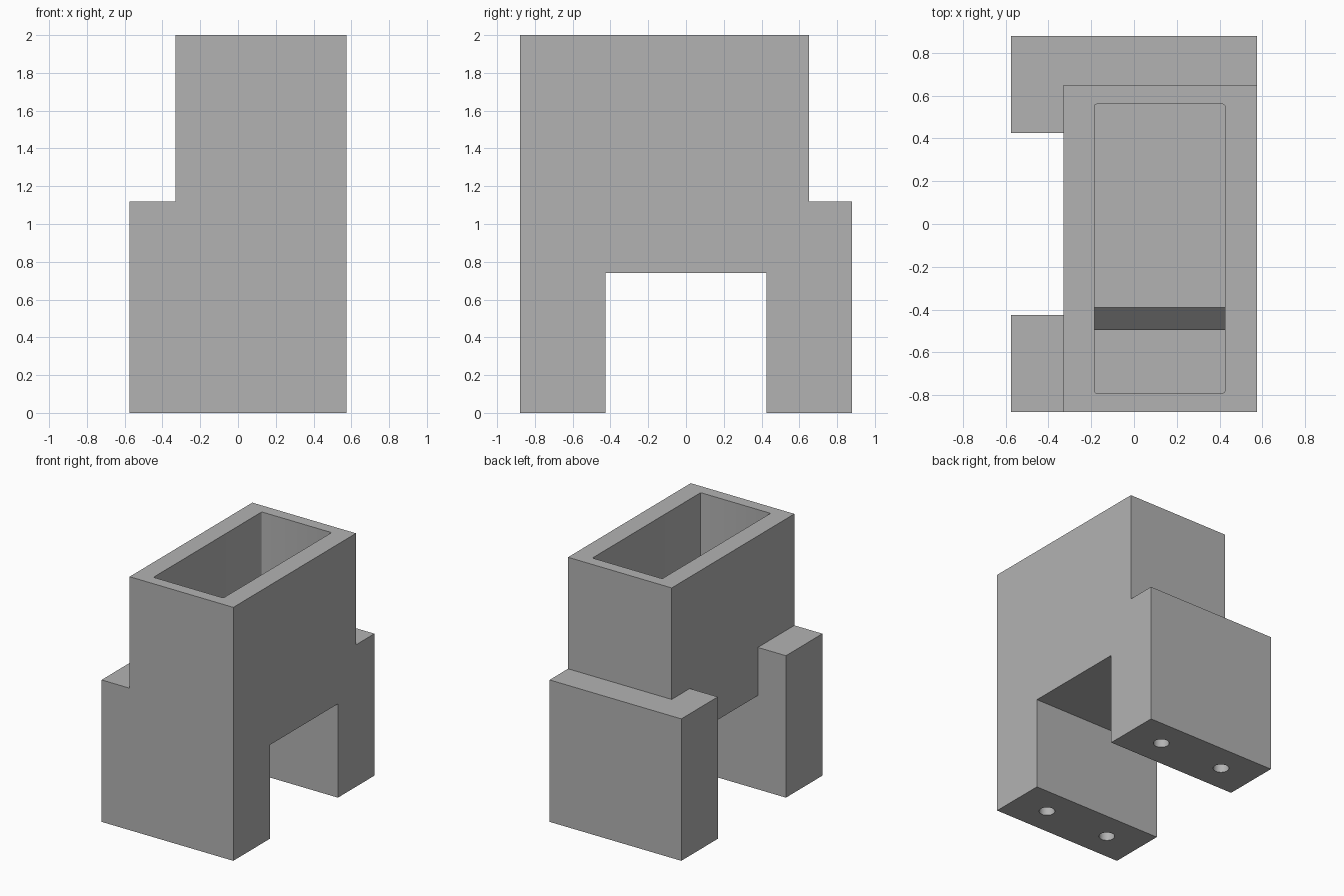
import bpy
import bmesh
from mathutils import Matrix

default = bpy.data.objects.get("Cube")
if default:
    bpy.data.objects.remove(default, do_unlink=True)

grey = bpy.data.materials.new("plain grey")
grey.use_nodes = True
colour = (0.45, 0.45, 0.45, 1)
grey.diffuse_color = colour
grey.node_tree.nodes["Principled BSDF"].inputs["Base Color"].default_value = colour


def make_object(name, bm):
    bmesh.ops.recalc_face_normals(bm, faces=bm.faces)
    mesh = bpy.data.meshes.new(name)
    bm.to_mesh(mesh)
    bm.free()
    mesh.materials.append(grey)
    obj = bpy.data.objects.new(name, mesh)
    bpy.context.collection.objects.link(obj)
    return obj


def prism(name, profile, x0, x1, corner=0):
    """Extrude a (y, z) profile along x, optionally rounding its end walls."""
    bm = bmesh.new()
    face = bm.faces.new([bm.verts.new((x0, y, z)) for y, z in profile])
    result = bmesh.ops.extrude_face_region(bm, geom=[face])
    moved = [v for v in result["geom"] if isinstance(v, bmesh.types.BMVert)]
    bmesh.ops.translate(bm, verts=moved, vec=(x1 - x0, 0, 0))
    if corner:
        ends = (min(p[0] for p in profile), max(p[0] for p in profile))
        edges = [e for e in bm.edges
                 if all(min(abs(v.co.y - y) for y in ends) < 1e-4 for v in e.verts)
                 and abs(e.verts[0].co.z - e.verts[1].co.z) > 0.1]
        bmesh.ops.bevel(bm, geom=edges, offset=corner, segments=3,
                        profile=0.5, affect='EDGES')
    return make_object(name, bm)


def block(name, x0, x1, y0, y1, z0, z1):
    return prism(name, [(y0, z0), (y1, z0), (y1, z1), (y0, z1)], x0, x1)


def combine(target, tool, operation):
    tool.hide_render = True
    mod = target.modifiers.new(operation.lower(), 'BOOLEAN')
    mod.operation = operation
    mod.solver = 'EXACT'
    mod.object = tool
    bpy.context.view_layer.objects.active = target
    bpy.ops.object.modifier_apply(modifier=mod.name)
    bpy.data.objects.remove(tool, do_unlink=True)


SIDE, END = 0.575, 0.88
LEG_IN, LEG_TOP = 0.425, 1.12

# Tall hollow body, set in from the right and back edges of the legs
holder = block("holder_body", -0.33, SIDE, -END, 0.65, 0.74, 2)

# Two wide legs
for y0, y1 in ((-END, -LEG_IN), (LEG_IN, END)):
    combine(holder, block("leg", -SIDE, SIDE, y0, y1, 0, LEG_TOP), 'UNION')

# Open pocket with a short ramp down into the front leg
pocket = [(-0.79, 0.5), (-0.495, 0.5), (-0.495, 0.725), (-0.39, 0.83),
          (0.56, 0.83), (0.56, 2.1), (-0.79, 2.1)]
combine(holder, prism("pocket_cutter", pocket, -0.185, 0.425, 0.01), 'DIFFERENCE')

# Blind screw holes under the legs
for x in (-0.287, 0.287):
    for y in (-0.653, 0.653):
        bm = bmesh.new()
        bmesh.ops.create_cone(bm, cap_ends=True, segments=32, radius1=0.058,
                              radius2=0.058, depth=0.7,
                              matrix=Matrix.Translation((x, y, 0)))
        combine(holder, make_object("hole_cutter", bm), 'DIFFERENCE')

bpy.ops.object.select_all(action='DESELECT')
holder.select_set(True)
bpy.context.view_layer.objects.active = holder
bpy.ops.object.shade_smooth_by_angle()
